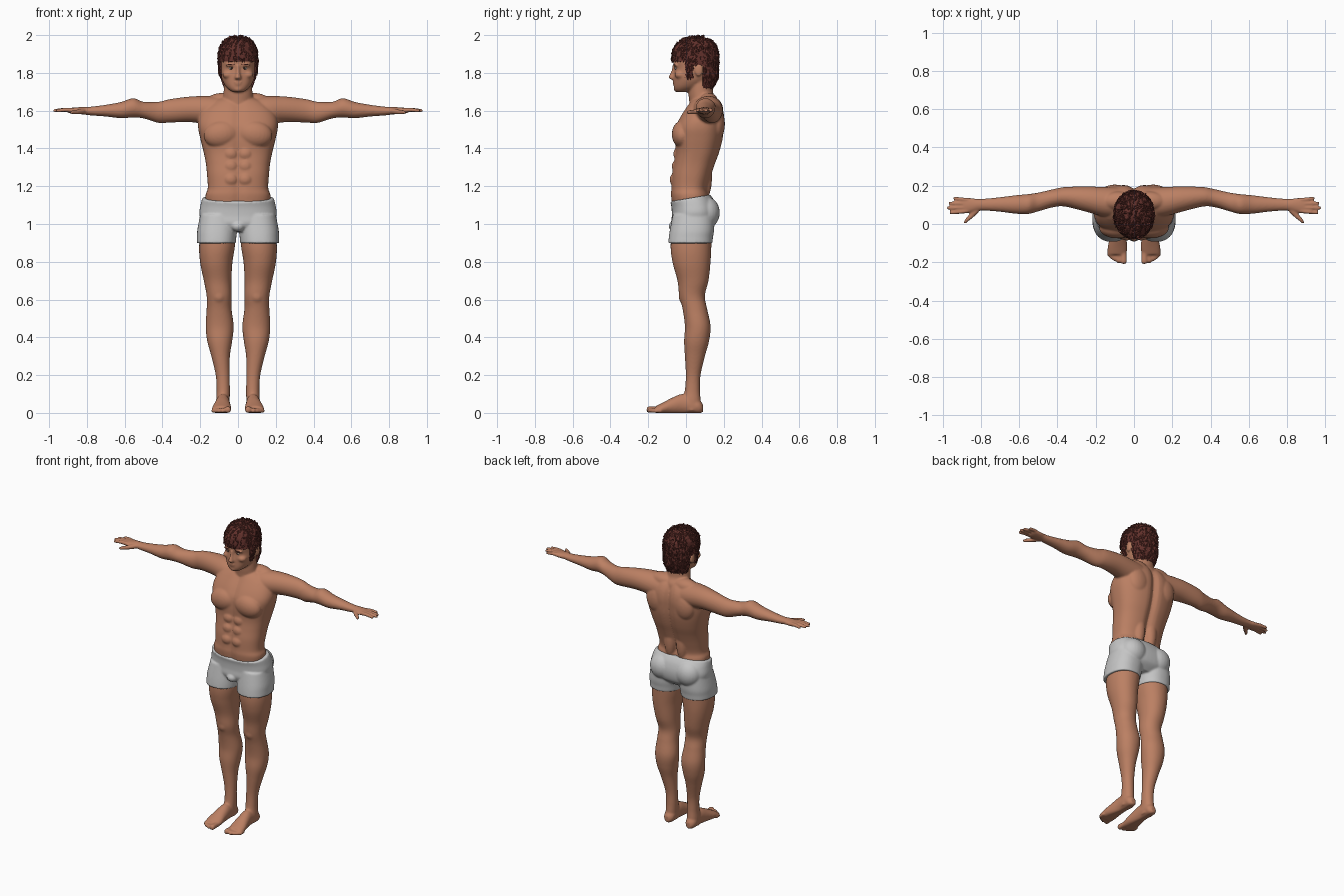
import bpy, bmesh, math, random
from mathutils import Vector, Matrix, noise

random.seed(4)


def material(name, rgb):
    m = bpy.data.materials.new(name)
    m.diffuse_color = (*rgb, 1)
    return m


SKIN = material("tan skin", (0.50, 0.215, 0.125))
HAIR = material("reddish brown hair", (0.12, 0.030, 0.024))
CLOTH = material("light grey cloth", (0.56, 0.56, 0.56))
WHITE = material("eye white", (0.55, 0.50, 0.46))
IRIS = material("dark iris", (0.03, 0.02, 0.015))


def spline(rows, k=6):
    """Catmull-Rom resampling of a list of section tuples."""
    out, last = [], len(rows) - 1
    for i in range(last):
        p = [rows[max(i - 1, 0)], rows[i], rows[i + 1], rows[min(i + 2, last)]]
        for j in range(k):
            t = j / k
            out.append([0.5 * (2 * b + (c - a) * t + (2 * a - 5 * b + 4 * c - d) * t * t
                               + (3 * b - a - 3 * c + d) * t ** 3) for a, b, c, d in zip(*p)])
    return out + [list(rows[-1])]


def loft(bm, axis, rows, power=2.0, n=40):
    """Closed tube along an axis; rows = (position, centre u, centre v, radius u, radius v)."""
    rings = []
    for t, u, v, ru, rv in spline(rows):
        ring = []
        for i in range(n):
            a = 2 * math.pi * i / n
            c, s = math.cos(a), math.sin(a)
            pu = u + max(ru, 0.002) * math.copysign(abs(c) ** (2 / power), c)
            pv = v + max(rv, 0.002) * math.copysign(abs(s) ** (2 / power), s)
            ring.append(bm.verts.new({"x": (t, pu, pv), "y": (pu, t, pv), "z": (pu, pv, t)}[axis]))
        rings.append(ring)
    for a, b in zip(rings, rings[1:]):
        for i in range(n):
            bm.faces.new((a[i], a[(i + 1) % n], b[(i + 1) % n], b[i]))
    bm.faces.new(rings[0])
    bm.faces.new(rings[-1])
    return [v for r in rings for v in r]


def blob(bm, centre, radii, tilt=0.0):
    """Ellipsoid, tilted about y."""
    m = Matrix.Translation(centre) @ Matrix.Rotation(tilt, 4, "Y") @ Matrix.Diagonal((*radii, 1))
    bmesh.ops.create_uvsphere(bm, u_segments=24, v_segments=16, radius=1, matrix=m)


def mirror_all(bm):
    geom = bm.verts[:] + bm.edges[:] + bm.faces[:]
    for e in bmesh.ops.duplicate(bm, geom=geom)["geom"]:
        if isinstance(e, bmesh.types.BMVert):
            e.co.x = -e.co.x


def finish(name, bm, mat, voxel=0, smooth=True, solid=0):
    bmesh.ops.recalc_face_normals(bm, faces=bm.faces[:])
    me = bpy.data.meshes.new(name)
    bm.to_mesh(me)
    bm.free()
    ob = bpy.data.objects.new(name, me)
    bpy.context.collection.objects.link(ob)
    if voxel:
        r = ob.modifiers.new("fuse", "REMESH")
        r.mode, r.voxel_size = "VOXEL", voxel
        s = ob.modifiers.new("soften", "SMOOTH")
        s.factor, s.iterations = 0.5, 5
    if solid:
        ob.modifiers.new("thickness", "SOLIDIFY").thickness = solid
    if ob.modifiers:
        bpy.context.view_layer.update()
        dg = bpy.context.evaluated_depsgraph_get()
        baked = bpy.data.meshes.new_from_object(ob.evaluated_get(dg))
        ob.modifiers.clear()
        ob.data = baked
    ob.data.materials.clear()
    ob.data.materials.append(mat)
    for p in ob.data.polygons:
        p.use_smooth = smooth
    return ob


# ---------------------------------------------------------------- body, one side
body = bmesh.new()
# leg
loft(body, "z", [(1.05, .10, .04, .085, .10), (.90, .11, .027, .095, .108), (.80, .115, .029, .086, .101),
                 (.70, .108, .037, .073, .082), (.62, .10, .032, .066, .068), (.55, .10, .047, .066, .065),
                 (.46, .097, .062, .074, .068), (.38, .097, .056, .066, .066), (.30, .092, .047, .049, .053),
                 (.20, .081, .038, .037, .039), (.12, .078, .034, .035, .040), (.06, .08, .03, .036, .048),
                 (.01, .08, .03, .034, .046)], 2.1)
blob(body, (.10, -.012, .62), (.036, .027, .042))
# foot and toes, flattened on the ground
foot = loft(body, "y", [(.09, .08, .024, .016, .022), (.07, .08, .032, .033, .036), (.03, .08, .042, .036, .046),
                        (-.02, .08, .047, .037, .053), (-.07, .083, .037, .043, .045),
                        (-.12, .086, .025, .051, .031), (-.16, .088, .015, .049, .021)])
for x, y, r in [(.054, -.209, .017), (.081, -.204, .0125), (.101, -.194, .0115),
                (.117, -.183, .011), (.130, -.170, .0105)]:
    foot += loft(body, "y", [(-.13, x + .002, r, r, r), (y + .03, x, r + .001, r, r),
                             (y + .008, x, r, r, r), (y, x, r - .002, r * .4, r * .5)], n=16)
for v in foot:
    v.co.z = max(v.co.z, 0.0)
# shoulder, arm and palm
loft(body, "x", [(.05, .11, 1.585, .08, .085), (.15, .115, 1.60, .078, .077), (.25, .13, 1.607, .066, .068),
                 (.36, .142, 1.599, .051, .062), (.42, .135, 1.591, .047, .056), (.50, .115, 1.603, .049, .044),
                 (.555, .104, 1.615, .052, .051), (.62, .102, 1.603, .048, .043), (.70, .102, 1.600, .038, .031),
                 (.78, .101, 1.598, .031, .023), (.82, .10, 1.60, .031, .020), (.85, .098, 1.60, .038, .018),
                 (.885, .096, 1.60, .041, .015), (.90, .096, 1.60, .036, .010)])
# fingers and thumb
for base, tip, end in [(.126, .134, .945), (.106, .108, .969), (.086, .084, .978), (.066, .059, .965)]:
    loft(body, "x", [(.87, base, 1.602, .0105, .012), ((.87 + end) / 2, (base + tip) / 2, 1.604, .0100, .011),
                     (end - .008, tip, 1.600, .0090, .0095), (end, tip, 1.599, .004, .004)], n=16)
loft(body, "x", [(.81, .082, 1.597, .020, .014), (.84, .053, 1.594, .019, .014), (.868, .027, 1.592, .015, .012),
                 (.882, .013, 1.592, .012, .010), (.889, .007, 1.592, .004, .004)], n=20)
# chest, stomach, back and neck muscles
blob(body, (.088, -.02, 1.475), (.095, .055, .072), .15)
for z, y in [(1.37, -.047), (1.305, -.055), (1.235, -.066)]:
    blob(body, (.038, y, z), (.034, .020, .031))
blob(body, (.10, .16, 1.53), (.075, .046, .09))
blob(body, (.045, .10, 1.25), (.04, .038, .12))
blob(body, (.08, .12, 1.648), (.09, .05, .046))
blob(body, (.06, .035, 1.625), (.085, .022, .012), .12)
# brow, cheek and ear
blob(body, (.035, -.050, 1.843), (.033, .017, .009), .1)
blob(body, (.052, -.030, 1.79), (.030, .030, .022))
blob(body, (.099, .068, 1.815), (.008, .022, .034))
mirror_all(body)

# ---------------------------------------------------------------- torso, neck and head
torso = loft(body, "z", [(1.0, 0, .03, .14, .08), (1.08, 0, .03, .165, .10), (1.15, 0, .021, .172, .102),
                         (1.19, 0, .019, .160, .098), (1.26, 0, .030, .164, .106), (1.32, 0, .045, .170, .111),
                         (1.38, 0, .060, .182, .118), (1.45, 0, .068, .199, .128), (1.51, 0, .073, .211, .130),
                         (1.56, 0, .085, .207, .120), (1.61, 0, .096, .18, .100), (1.65, 0, .10, .13, .075),
                         (1.67, 0, .10, .08, .05)], 2.5, 64)
for v in torso:  # spine and breastbone grooves
    v.co.y -= (.022 if v.co.y > .06 else -.010) * math.exp(-(v.co.x / .024) ** 2)
loft(body, "z", [(1.59, 0, .095, .075, .075), (1.65, 0, .092, .082, .075), (1.69, 0, .079, .077, .066),
                 (1.74, 0, .077, .074, .064), (1.80, 0, .08, .07, .06)])
loft(body, "z", [(1.698, 0, -.022, .026, .028), (1.71, 0, -.010, .046, .050), (1.73, 0, .010, .066, .074),
                 (1.76, 0, .030, .083, .094), (1.79, 0, .040, .091, .104), (1.825, 0, .046, .094, .107),
                 (1.86, 0, .047, .096, .115), (1.90, 0, .048, .096, .115), (1.94, 0, .05, .085, .098),
                 (1.975, 0, .05, .05, .06)], 2.3, 56)
# nose, lips and chin
loft(body, "z", [(1.765, 0, -.066, .014, .012), (1.774, 0, -.072, .018, .021), (1.785, 0, -.069, .014, .021),
                 (1.81, 0, -.061, .010, .017), (1.84, 0, -.058, .011, .014)], n=20)
blob(body, (0, -.058, 1.751), (.024, .014, .006))
blob(body, (0, -.056, 1.740), (.021, .014, .006))
blob(body, (0, -.048, 1.714), (.024, .018, .014))
finish("body", body, SKIN, voxel=.006)

# ---------------------------------------------------------------- shorts
shorts = bmesh.new()
loft(shorts, "z", [(.898, .115, .023, .103, .117), (.93, .113, .026, .104, .117), (.97, .110, .032, .105, .117),
                   (1.05, .10, .04, .10, .11)], 2.3)
blob(shorts, (.095, .105, 1.06), (.085, .074, .085))
mirror_all(shorts)
pelvis = loft(shorts, "z", [(.96, 0, .03, .10, .085), (1.0, 0, .040, .18, .117), (1.05, 0, .046, .204, .121),
                            (1.10, 0, .038, .198, .115), (1.137, 0, .022, .189, .106)], 2.4, 56)
for v in pelvis:  # waistband sits lower at the front
    v.co.z += (v.co.y - .02) * .17 * max(0, v.co.z - 1.0) / .137
blob(shorts, (0, -.058, .988), (.036, .034, .028))
finish("shorts", shorts, CLOTH, voxel=.006)

# ---------------------------------------------------------------- hair


def hairline(y):
    if y < -.002:
        return 1.862
    if y < .034:
        return 1.768
    return 1.842 if y < .092 else 1.725


cap = bmesh.new()
loft(cap, "z", [(1.715, 0, .068, .076, .072), (1.77, 0, .060, .094, .108), (1.82, 0, .050, .102, .121),
                (1.88, 0, .048, .104, .124), (1.93, 0, .050, .097, .115), (1.965, 0, .052, .076, .089),
                (1.983, 0, .052, .048, .056), (1.991, 0, .052, .010, .012)], 2.1, 72)
bmesh.ops.recalc_face_normals(cap, faces=cap.faces[:])
gone = [f for f in cap.faces if f.calc_center_median().z < hairline(f.calc_center_median().y)]
bmesh.ops.delete(cap, geom=gone, context="FACES")
cap.normal_update()
for v in cap.verts:
    v.co += v.normal * noise.noise(v.co * 70) * .004

# short tufts lying over the cap, combed away from the crown
tufts = bmesh.new()
crown = Vector((0, .07, 1.99))
big = [f for f in cap.faces if len(f.verts) == 4]
for f in random.choices(big, weights=[f.calc_area() for f in big], k=750):
    c, n = f.calc_center_median(), f.normal
    d = c - crown
    d = d - n * d.dot(n) + Vector([random.uniform(-.04, .04) for _ in range(3)])
    d = (d.normalized() + n * random.uniform(.05, .25)).normalized()
    rot = d.to_track_quat("Z", "Y").to_matrix().to_4x4()
    bmesh.ops.create_cone(tufts, cap_ends=True, segments=5, radius1=.0065, radius2=.001,
                          depth=random.uniform(.018, .030), matrix=Matrix.Translation(c) @ rot)
finish("hair_tufts", tufts, HAIR, smooth=False)
finish("hair_cap", cap, HAIR, smooth=False, solid=.014)

# ---------------------------------------------------------------- eyes and eyebrows
for name, mat, centre, radii, tilt in [
        ("eyes", WHITE, (.034, -.049, 1.824), (.014, .010, .007), 0),
        ("irises", IRIS, (.034, -.0575, 1.824), (.005, .003, .006), 0),
        ("upper_lids", SKIN, (.034, -.051, 1.831), (.017, .010, .004), .05),
        ("eyebrows", HAIR, (.037, -.0625, 1.845), (.020, .005, .003), .08)]:
    part = bmesh.new()
    blob(part, centre, radii, tilt)
    mirror_all(part)
    finish(name, part, mat)
